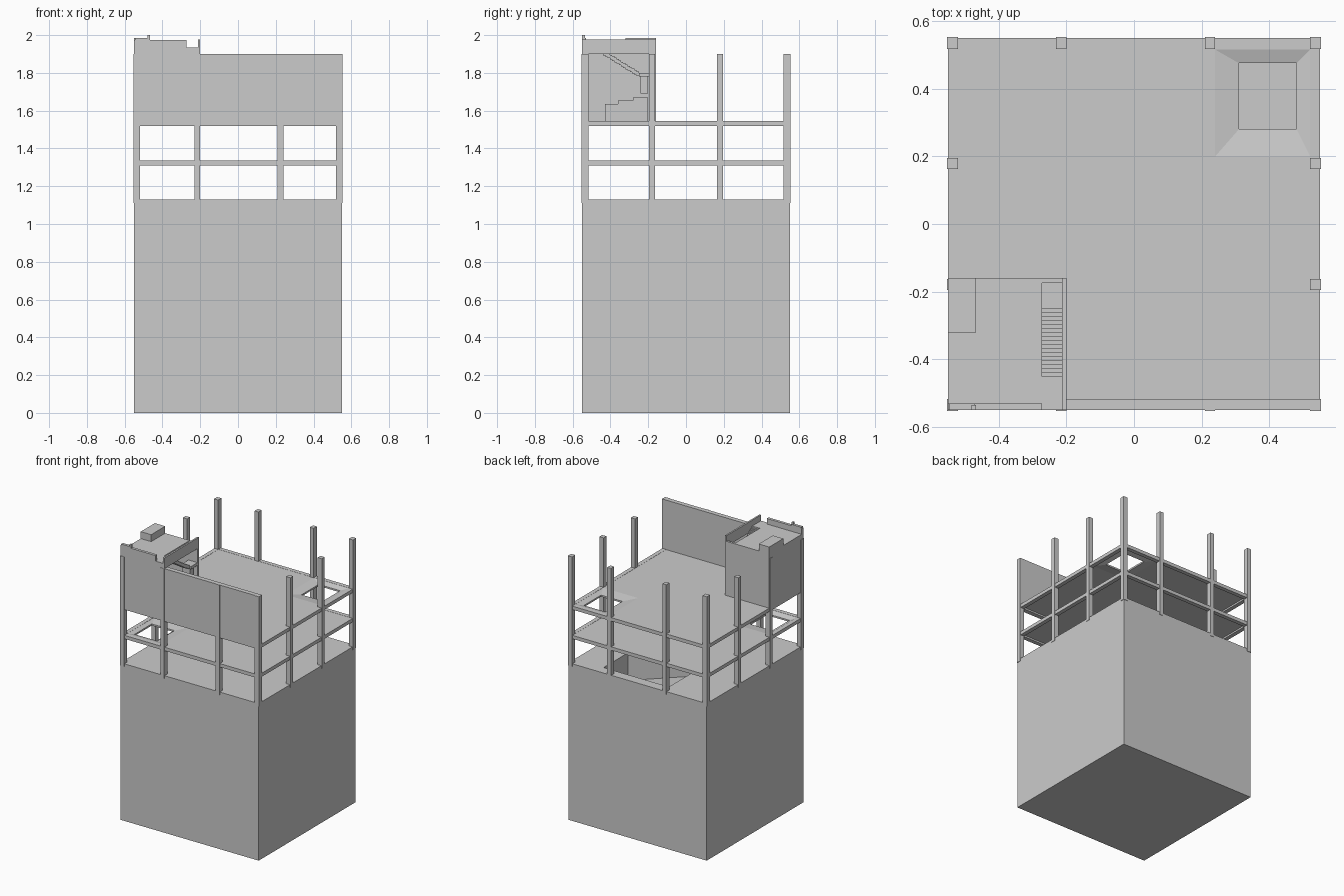
import bpy, bmesh

if "Cube" in bpy.data.objects:
    bpy.data.objects.remove(bpy.data.objects["Cube"])

def mesh_object(name, verts, faces):
    me = bpy.data.meshes.new(name)
    me.from_pydata(verts, [], faces)
    bm = bmesh.new()
    bm.from_mesh(me)
    bmesh.ops.recalc_face_normals(bm, faces=bm.faces)
    bm.to_mesh(me)
    bm.free()
    ob = bpy.data.objects.new(name, me)
    bpy.context.collection.objects.link(ob)
    return ob

def box(name, x0, x1, y0, y1, z0, z1):
    v = [(x, y, z) for x in (x0, x1) for y in (y0, y1) for z in (z0, z1)]
    f = [(0, 1, 3, 2), (4, 6, 7, 5), (0, 4, 5, 1), (2, 3, 7, 6), (0, 2, 6, 4), (1, 5, 7, 3)]
    return mesh_object(name, v, f)

def ring(name, outer, inner, zo, zi, t):
    """Rectangular plate with a rectangular hole; the rim may slope down to the hole."""
    def loop(r, z):
        a, b, c, d = r
        return [(a, c, z), (b, c, z), (b, d, z), (a, d, z)]
    v = loop(outer, zo) + loop(inner, zi) + loop(outer, zo - t) + loop(inner, zi - t)
    f = []
    for i in range(4):
        j = (i + 1) % 4
        f += [(i, j, 4 + j, 4 + i), (8 + i, 12 + i, 12 + j, 8 + j),
              (i, 8 + i, 8 + j, j), (4 + i, 4 + j, 12 + j, 12 + i)]
    return mesh_object(name, v, f)

H = 0.55

# solid lower tower with a sunken stairwell
body = box("tower_body", -H, H, -H, H, 0, 1.13)
pit = mesh_object("pit_cutter",
                  [(x, y, z) for y in (0.2, 0.48) for x, z in
                   ((-0.2, 1.2), (0.32, 1.2), (0.32, 0.93), (-0.2, 1.1))],
                  [(0, 1, 2, 3), (7, 6, 5, 4), (0, 4, 5, 1), (1, 5, 6, 2), (2, 6, 7, 3), (3, 7, 4, 0)])
pit.hide_render = True
pit.hide_viewport = True
cut = body.modifiers.new("pit", 'BOOLEAN')
cut.object = pit
cut.operation = 'DIFFERENCE'
cut.solver = 'EXACT'

# perimeter columns
C = 0.553
xs = [(-C, -0.52), (-0.23, -0.20), (0.21, 0.24), (0.52, C)]
ys = [(-C, -0.517), (-0.195, -0.163), (0.163, 0.195), (0.517, C)]
for i, (x0, x1) in enumerate(xs):
    for j, (y0, y1) in enumerate(ys):
        if i in (0, 3) or j in (0, 3):
            box("column", x0, x1, y0, y1, 1.11, 1.9)

# edge beams and floor plates with broken, sagging holes
R = (-H, H, -H, H)
full_hole = {1.335: ((-0.52, -0.24, -0.515, -0.2), (-0.49, -0.31, -0.475, -0.28)),
             1.545: ((0.24, 0.52, 0.2, 0.515), (0.31, 0.48, 0.28, 0.475))}
for z, (hole, inner) in full_hole.items():
    ring("edge_beams", R, (-0.52, 0.52, -0.52, 0.52), z, z, 0.025)
    ring("floor_plate", (-0.525, 0.525, -0.525, 0.525), hole, z - 0.001, z - 0.001, 0.012)
    ring("sagging_rim", hole, inner, z - 0.001, z - 0.013, 0.012)

# tall front wall
box("front_wall", -H, H, -H, -0.517, 1.52, 1.9)

# stair house on the front left corner of the roof
box("stair_house_back_wall", -H, -0.2, -0.175, -0.16, 1.545, 1.935)
box("stair_house_left_wall", -H, -0.53, -H, -0.16, 1.545, 1.935)
box("stair_house_roof", -H, -0.272, -H, -0.16, 1.9, 1.935)
box("stair_house_roof_front", -0.272, -0.2, -H, -0.45, 1.9, 1.935)
box("side_parapet", -0.212, -0.2, -H, -0.16, 1.9, 1.977)
box("front_parapet", -H, -0.272, -H, -0.53, 1.93, 1.975)
box("front_parapet_cap", -0.545, -0.47, -H, -0.53, 1.975, 1.985)
box("parapet_post", -0.48, -0.467, -H, -0.535, 1.975, 2.0)
box("roof_cabinet", -H, -0.467, -0.32, -0.16, 1.93, 1.985)

# flight of steps up to the stair house roof, with landing
N = 17
for i in range(N):
    y = -0.45 + 0.2 * i / N
    z = 1.925 - 0.125 * i / N
    box("step", -0.272, -0.212, y, y + 0.2 / N, z - 0.025, z)
box("landing", -0.272, -0.2, -0.25, -0.175, 1.78, 1.8)
box("landing_support", -0.272, -0.215, -0.24, -0.2, 1.69, 1.78)

# crates stacked along the left wall
for y0, y1, z in ((-0.43, -0.36, 1.635), (-0.36, -0.28, 1.655), (-0.28, -0.2, 1.67)):
    box("crate", -0.53, -0.45, y0, y1, 1.545, z)
